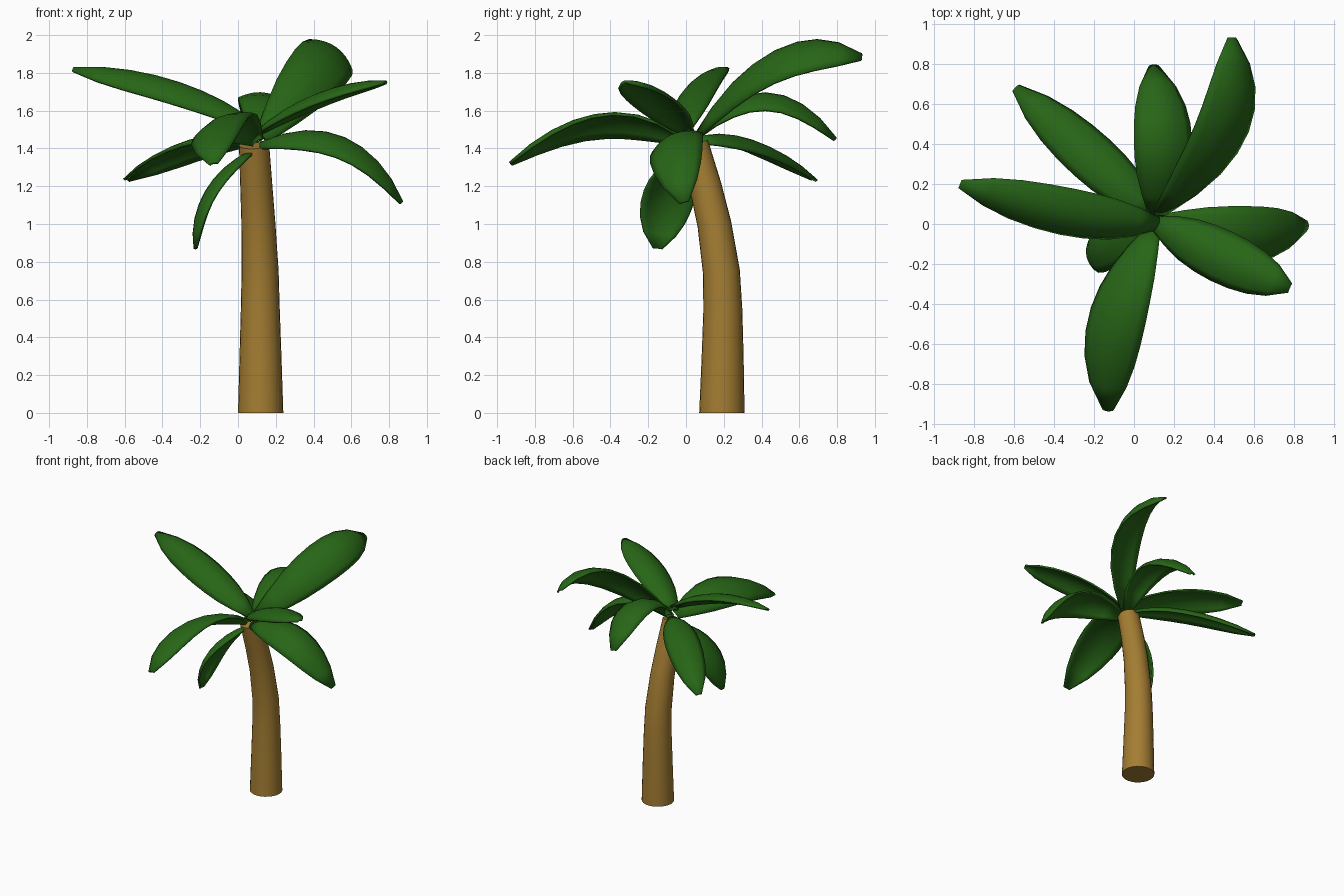
import bpy, bmesh, math
from mathutils import Vector

if "Cube" in bpy.data.objects:
    bpy.data.objects.remove(bpy.data.objects["Cube"])


def material(name, rgb):
    m = bpy.data.materials.new(name)
    m.diffuse_color = (*rgb, 1)
    m.use_nodes = True
    m.node_tree.nodes["Principled BSDF"].inputs["Base Color"].default_value = m.diffuse_color
    return m


BARK = material("bark brown", (0.37, 0.205, 0.032))
GREEN = material("leaf green", (0.02, 0.13, 0.008))


def finish(bm, name, mat, angle):
    bmesh.ops.recalc_face_normals(bm, faces=bm.faces)
    me = bpy.data.meshes.new(name)
    bm.to_mesh(me)
    bm.free()
    me.materials.append(mat)
    ob = bpy.data.objects.new(name, me)
    bpy.context.collection.objects.link(ob)
    bpy.ops.object.select_all(action='DESELECT')
    ob.select_set(True)
    bpy.context.view_layer.objects.active = ob
    bpy.ops.object.shade_smooth_by_angle(angle=math.radians(angle))
    return ob


# Trunk: tapered rings along a leaning path (x, y, z, radius)
path = [(.12, .19, 0, .12), (.119, .194, .3, .111), (.118, .195, .55, .103),
        (.117, .187, .75, .098), (.108, .15, 1.0, .09), (.097, .103, 1.2, .085),
        (.085, .04, 1.42, .08)]
SIDES = 24
bm = bmesh.new()
rings = []
for i, (x, y, z, r) in enumerate(path):
    a, b = path[max(i - 1, 0)], path[min(i + 1, len(path) - 1)]
    t = Vector((0, 0, 1)) if i == 0 else (Vector(b[:3]) - Vector(a[:3])).normalized()
    u = Vector((0, 1, 0)).cross(t).normalized()
    v = t.cross(u)
    rings.append([bm.verts.new(Vector((x, y, z)) + r * (u * math.cos(k) + v * math.sin(k)))
                  for k in (math.tau * j / SIDES for j in range(SIDES))])
for lo, hi in zip(rings, rings[1:]):
    for j in range(SIDES):
        k = (j + 1) % SIDES
        bm.faces.new((lo[j], lo[k], hi[k], hi[j]))
bm.faces.new(rings[0])
bm.faces.new(rings[-1])
finish(bm, "trunk", BARK, 40)

# Fronds: arched blades through start, middle and tip, with a side vector giving the roll
WIDTH = [.25, .6, .84, .96, 1, .97, .86, .62, .16]
ACROSS = 8


def frond(name, start, mid, tip, side, half, sag=.055):
    s, m, e, side = map(Vector, (start, mid, tip, side))
    bm = bmesh.new()
    rows = []
    n = len(WIDTH) - 1
    for i, w in enumerate(WIDTH):
        t = i / n
        c = s * (2 * t - 1) * (t - 1) + m * 4 * t * (1 - t) + e * t * (2 * t - 1)
        d = (s * (4 * t - 3) + m * (4 - 8 * t) + e * (4 * t - 1)).normalized()
        sv = (side - d * side.dot(d)).normalized()
        up = sv.cross(d)
        row = []
        for j in range(ACROSS + 1):
            q = 2 * j / ACROSS - 1
            row.append(bm.verts.new(c + sv * (q * w * half) + up * (sag * w * (.4 - q * q))))
        rows.append(row)
    for a, b in zip(rows, rows[1:]):
        for j in range(ACROSS):
            bm.faces.new((a[j], a[j + 1], b[j + 1], b[j]))
    ob = finish(bm, name, GREEN, 45)
    mod = ob.modifiers.new("thickness", 'SOLIDIFY')
    mod.thickness = .014
    mod.offset = 0


frond("frond_back_left", (.09, .06, 1.44), (-.21, .34, 1.42), (-.59, .68, 1.235),
      (.17, .17, -.05), .125)
frond("frond_left", (.12, 0, 1.50), (-.33, .05, 1.715), (-.87, .2, 1.82),
      (0, .21, .10), .125)
frond("frond_back", (.11, .05, 1.46), (.15, .42, 1.665), (.10, .79, 1.45),
      (.28, 0, -.06), .145)
frond("frond_back_right", (.13, .05, 1.46), (.45, .46, 1.855), (.49, .93, 1.885),
      (.26, -.05, -.19), .16)
frond("frond_right", (.12, .01, 1.42), (.55, -.06, 1.425), (.865, -.01, 1.115),
      (0, -.27, -.10), .145)
frond("frond_front_right", (.10, .01, 1.48), (.43, -.16, 1.665), (.78, -.32, 1.75),
      (-.09, -.23, -.01), .13)
frond("frond_front", (.10, -.01, 1.44), (-.09, -.46, 1.54), (-.13, -.93, 1.32),
      (-.28, -.05, -.12), .15)
frond("frond_front_left", (.07, .02, 1.38), (-.15, -.09, 1.16), (-.225, -.15, .87),
      (0, 1, 0), .135)
